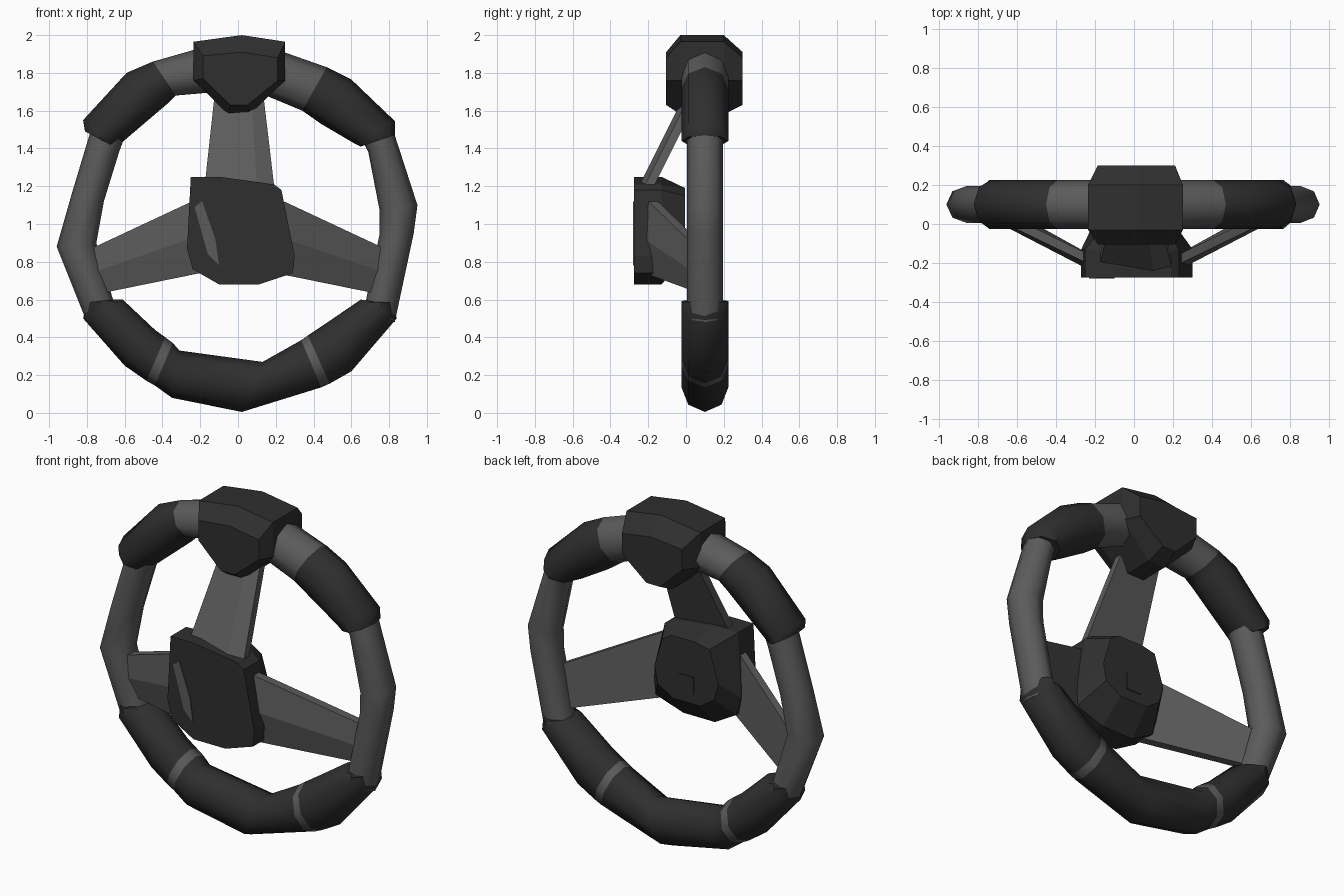
import bpy, bmesh, math
from mathutils import Vector

if "Cube" in bpy.data.objects:
    bpy.data.objects.remove(bpy.data.objects["Cube"])


def material(name, c):
    m = bpy.data.materials.new(name)
    m.diffuse_color = (*c, 1)
    m.use_nodes = True
    m.node_tree.nodes["Principled BSDF"].inputs["Base Color"].default_value = m.diffuse_color
    return m


GREY = material("mid grey", (0.105, 0.105, 0.105))
DARK = material("charcoal", (0.028, 0.028, 0.028))


def loft(name, sections, colours, smooth=None):
    """Skin a row of equal-sized cross-sections; one material slot index per span."""
    bm = bmesh.new()
    rows = [[bm.verts.new(p) for p in s] for s in sections]
    n = len(rows[0])
    for i in range(len(rows) - 1):
        for k in range(n):
            j = (k + 1) % n
            f = bm.faces.new((rows[i][k], rows[i][j], rows[i + 1][j], rows[i + 1][k]))
            f.material_index = colours[i]
    for row, c in ((rows[0], colours[0]), (rows[-1], colours[-1])):
        bm.faces.new(row).material_index = c
    bmesh.ops.recalc_face_normals(bm, faces=bm.faces[:])
    me = bpy.data.meshes.new(name)
    bm.to_mesh(me)
    bm.free()
    me.materials.append(GREY)
    me.materials.append(DARK)
    ob = bpy.data.objects.new(name, me)
    bpy.context.collection.objects.link(ob)
    if smooth:
        bpy.ops.object.select_all(action='DESELECT')
        ob.select_set(True)
        bpy.context.view_layer.objects.active = ob
        bpy.ops.object.shade_smooth_by_angle(angle=math.radians(smooth))
    return ob


def rim(name, stations, half_y, colours):
    """Eight-sided rim piece; each station is outer x, z then inner x, z."""
    secs = []
    for ox, oz, ix, iz in stations:
        o, i = Vector((ox, 0.1, oz)), Vector((ix, 0.1, iz))
        mid, arm = (o + i) / 2, (o - i) / 2
        secs.append([mid + arm * math.cos(a) + Vector((0, half_y * math.sin(a), 0))
                     for a in (k * math.pi / 4 for k in range(8))])
    return loft(name, secs, colours, 50)


# Upper grips: grey next to the top block, dark further out
rim("upper_right_grip", [(.1, 1.96, .1, 1.70), (.47, 1.83, .34, 1.60),
                         (.60, 1.765, .44, 1.53), (.83, 1.545, .61, 1.43),
                         (.83, 1.47, .65, 1.41)], .125, [0, 1, 1, 1])
rim("upper_left_grip", [(-.1, 1.96, -.1, 1.70), (-.45, 1.86, -.33, 1.68),
                        (-.59, 1.80, -.37, 1.64), (-.82, 1.55, -.64, 1.41),
                        (-.81, 1.49, -.66, 1.41)], .125, [0, 1, 1, 1])

# Slim side bars of the rim
rim("right_rim_bar", [(.80, 1.56, .65, 1.46), (.83, 1.47, .69, 1.38),
                      (.95, 1.10, .75, 1.07), (.93, .95, .75, .95),
                      (.83, .48, .67, .56)], .095, [0] * 4)
rim("left_rim_bar", [(-.76, 1.56, -.60, 1.46), (-.79, 1.46, -.63, 1.38),
                     (-.88, 1.16, -.71, 1.12), (-.96, .88, -.75, .90),
                     (-.80, .48, -.65, .56)], .095, [0] * 4)

# Lower grip with two narrow grey bands
rim("lower_grip", [(-.80, .585, -.68, .60), (-.82, .50, -.61, .60),
                   (-.60, .25, -.44, .44), (-.485, .17, -.385, .40),
                   (-.44, .145, -.345, .37), (-.35, .08, -.31, .33),
                   (.02, .005, .13, .27), (.44, .135, .335, .385),
                   (.485, .155, .37, .41), (.60, .22, .46, .47),
                   (.84, .50, .65, .60), (.82, .585, .71, .59)],
    .125, [1, 1, 1, 0, 1, 1, 1, 0, 1, 1, 1])


def layers(*outlines):
    return [[(x, y, z) for x, z in pts] for y, pts in outlines]


# Top block, chamfered front and back
big = [(-.235, 1.76), (-.235, 1.965), (.02, 2.0), (.25, 1.965), (.25, 1.76), (.06, 1.58), (-.05, 1.58)]
small = [(-.185, 1.77), (-.185, 1.89), (.02, 1.91), (.21, 1.88), (.21, 1.76), (.05, 1.63), (-.04, 1.63)]
loft("top_block", layers((-.105, small), (-.03, big), (.2, big), (.3, small)), [1] * 3)

# Hub: flat front, tapering to the back
front = [(-.25, 1.25), (-.1, 1.25), (.19, 1.21), (.23, 1.18), (.30, .83), (.29, .74),
         (.11, .68), (-.1, .68), (-.24, .76), (-.27, .87)]
back = [(-.15, 1.17), (-.06, 1.19), (.1, 1.19), (.16, 1.15), (.21, .98), (.19, .88),
        (.09, .82), (-.09, .82), (-.18, .88), (-.21, .98)]
loft("hub", layers((-.275, front), (-.13, front), (-.005, back)), [1] * 2)

# Small square plate on the hub's back and a grey sliver on its front
loft("hub_back_plate", layers((-.008, [(-.05, .88), (.05, .88), (.05, .98), (-.05, .98)]),
                              (0, [(-.05, .88), (.05, .88), (.05, .98), (-.05, .98)])), [1])
strip = [(-.23, 1.09), (-.19, 1.12), (-.12, .92), (-.1, .78), (-.16, .84)]
loft("hub_front_strip", layers((-.28, strip), (-.272, strip)), [0])


def spoke_section(a, b, y_ridge, t=.5):
    """Five-sided section between edges a and b (x, z) with a front ridge."""
    r = [a[k] + (b[k] - a[k]) * t for k in (0, 1)]
    return [(a[0], y_ridge + .03, a[1]), (r[0], y_ridge, r[1]), (b[0], y_ridge + .03, b[1]),
            (b[0], y_ridge + .08, b[1]), (a[0], y_ridge + .08, a[1])]


# Spokes
loft("top_spoke", [spoke_section((-.18, 1.17), (.195, 1.17), -.265, .75),
                   spoke_section((-.12, 1.72), (.13, 1.72), .01, .75)], [0])
for name, s in (("right_spoke", 1), ("left_spoke", -1)):
    loft(name, [spoke_section((s * .2, 1.14), (s * .2, .74), -.25),
                spoke_section((s * .82, .85), (s * .74, .63), .05)], [0])
